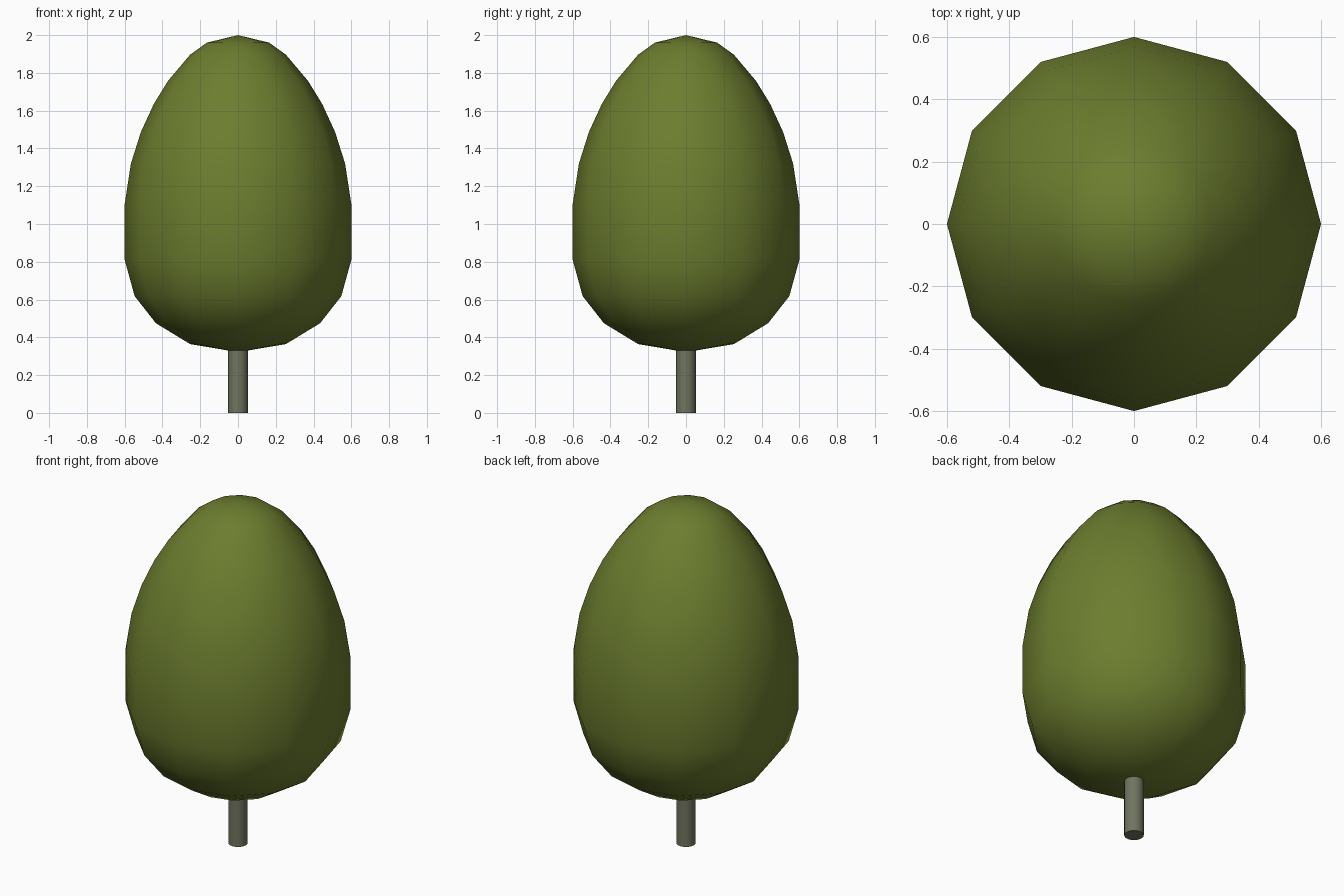
import bpy, bmesh, math

if "Cube" in bpy.data.objects:
    bpy.data.objects.remove(bpy.data.objects["Cube"])


def lathe(name, profile, sides, color, smooth_angle):
    """Revolve (radius, z) points around z; radius 0 makes a pole."""
    bm = bmesh.new()
    rings = []
    for r, z in profile:
        if r == 0:
            rings.append([bm.verts.new((0, 0, z))])
        else:
            rings.append([bm.verts.new((r * math.cos(math.tau * i / sides),
                                        r * math.sin(math.tau * i / sides), z))
                          for i in range(sides)])
    for a, b in zip(rings, rings[1:]):
        for i in range(sides):
            j = (i + 1) % sides
            if len(a) == 1:
                bm.faces.new((a[0], b[j], b[i]))
            elif len(b) == 1:
                bm.faces.new((a[i], a[j], b[0]))
            else:
                bm.faces.new((a[i], a[j], b[j], b[i]))
    for ring, flip in ((rings[0], True), (rings[-1], False)):
        if len(ring) > 1:
            bm.faces.new(ring[::-1] if flip else ring)
    bmesh.ops.recalc_face_normals(bm, faces=bm.faces)
    mesh = bpy.data.meshes.new(name)
    bm.to_mesh(mesh)
    bm.free()
    obj = bpy.data.objects.new(name, mesh)
    bpy.context.collection.objects.link(obj)
    mat = bpy.data.materials.new(name + "_color")
    mat.diffuse_color = (*color, 1)
    mat.use_nodes = True
    mat.node_tree.nodes["Principled BSDF"].inputs["Base Color"].default_value = mat.diffuse_color
    mesh.materials.append(mat)
    bpy.ops.object.select_all(action='DESELECT')
    obj.select_set(True)
    bpy.context.view_layer.objects.active = obj
    bpy.ops.object.shade_smooth_by_angle(angle=math.radians(smooth_angle))
    return obj


# Egg-shaped, twelve-sided crown
crown = [(0, 0.328), (0.05, 0.33), (0.253, 0.364), (0.435, 0.475), (0.547, 0.618),
         (0.6, 0.81), (0.6, 1.105), (0.567, 1.32), (0.514, 1.487), (0.446, 1.635),
         (0.371, 1.757), (0.254, 1.896), (0.165, 1.96), (0, 2.0)]
lathe("foliage", crown, 12, (0.15, 0.205, 0.028), 60)

# Slim round trunk
lathe("trunk", [(0.052, 0), (0.052, 0.35)], 16, (0.16, 0.175, 0.115), 40)
